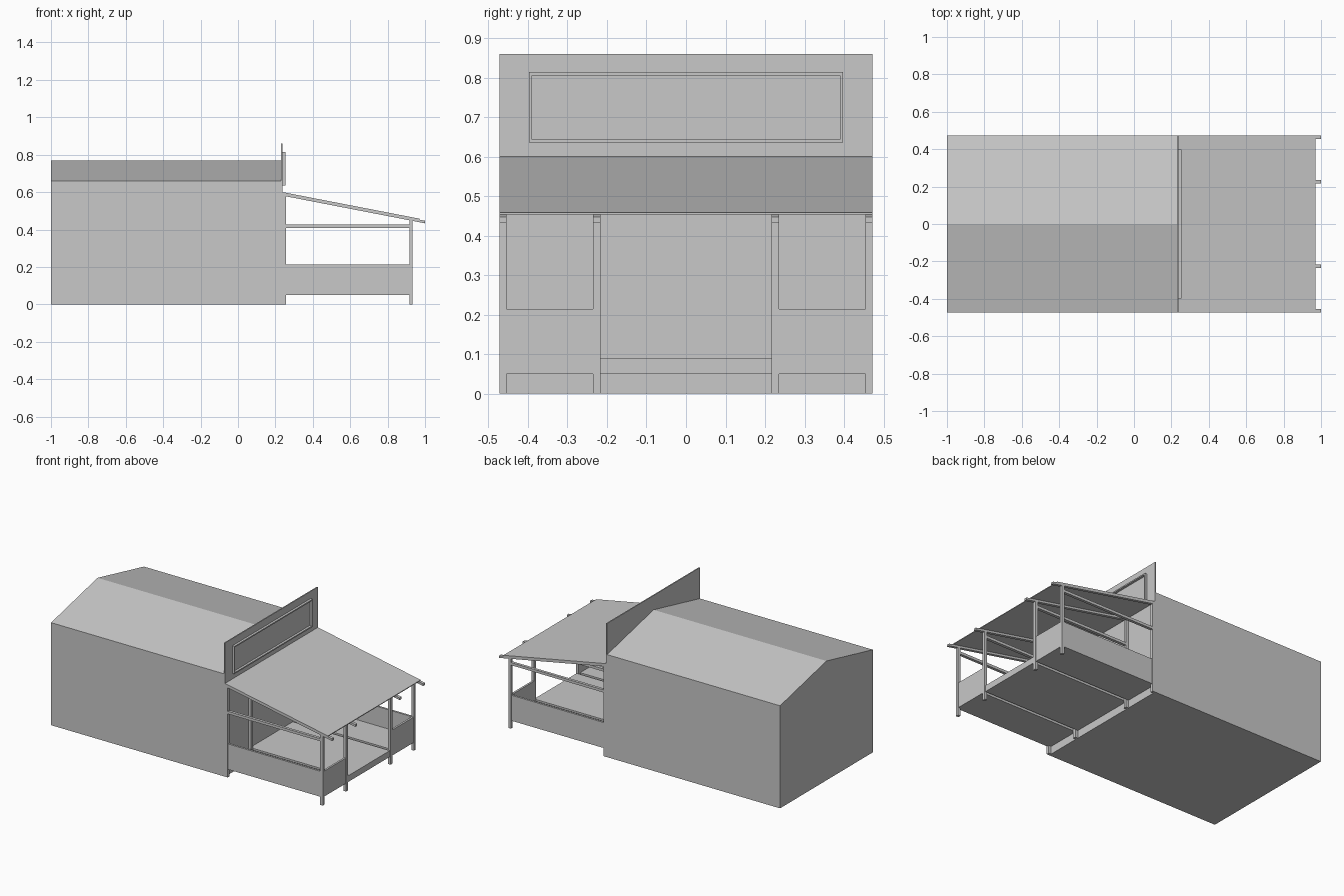
import bpy
import bmesh

cube = bpy.data.objects.get("Cube")
if cube:
    bpy.data.objects.remove(cube, do_unlink=True)

grey = bpy.data.materials.new("plain grey")
grey.use_nodes = True
GREY = (0.58, 0.58, 0.58, 1)
grey.diffuse_color = GREY
grey.node_tree.nodes["Principled BSDF"].inputs["Base Color"].default_value = GREY


def prism(name, profile, y0, y1=None, axis="y"):
    """Extrude a closed profile along y (points are x, z) or x (points are y, z)."""
    bm = bmesh.new()
    place = (lambda a, b: (a, y0, b)) if axis == "y" else (lambda a, b: (y0, a, b))
    face = bm.faces.new([bm.verts.new(place(a, b)) for a, b in profile])
    moved = bmesh.ops.extrude_face_region(bm, geom=[face])["geom"]
    shift = (0, y1 - y0, 0) if axis == "y" else (y1 - y0, 0, 0)
    bmesh.ops.translate(bm, vec=shift, verts=[v for v in moved if isinstance(v, bmesh.types.BMVert)])
    bmesh.ops.recalc_face_normals(bm, faces=bm.faces)
    mesh = bpy.data.meshes.new(name)
    bm.to_mesh(mesh)
    bm.free()
    mesh.materials.append(grey)
    obj = bpy.data.objects.new(name, mesh)
    bpy.context.collection.objects.link(obj)
    return obj


def box(name, x0, x1, y0, y1, z0, z1):
    return prism(name, [(x0, z0), (x1, z0), (x1, z1), (x0, z1)], y0, y1)


# Main hall with a shallow gable roof
HALF = 0.472
WALL = 0.238
prism("main_hall", [(-HALF, 0), (HALF, 0), (HALF, 0.66), (0, 0.768), (-HALF, 0.66)],
      -1, 0.231, axis="x")

# Tall false front and its framed sign board
box("false_front", 0.231, WALL, -HALF, HALF, 0, 0.86)
SIGN, RIM = 0.398, 0.008
for z, place in ((0.636, "bottom"), (0.806, "top")):
    box("sign_frame_" + place, WALL, 0.253, -SIGN, SIGN, z, z + RIM)
for side, label in ((1, "left"), (-1, "right")):
    box("sign_frame_" + label, WALL, 0.253, side * SIGN, side * (SIGN - RIM), 0.636, 0.814)

# Porch roof sheet
SLOPE = 0.194


def roof_z(x):
    return 0.6 - SLOPE * (x - WALL)


def sloped(name, x1, drop, thick, y0, y1):
    top, low = drop, drop + thick
    prism(name, [(WALL, roof_z(WALL) - top), (x1, roof_z(x1) - top),
                 (x1, roof_z(x1) - low), (WALL, roof_z(WALL) - low)], y0, y1)


sloped("porch_roof", 0.97, 0, 0.005, -HALF, HALF)

# Porch frames: two posts, a tie beam and a rafter in each row
BACK, FRONT = 0.257, 0.916
for side, label in ((1, "left"), (-1, "right")):
    for inner, outer, row in ((0.454, HALF, "outer"), (0.216, 0.235, "inner")):
        y0, y1 = side * inner, side * outer
        tag = f"{row}_{label}"
        box("wall_post_" + tag, WALL, BACK, y0, y1, 0, roof_z(BACK) - 0.006)
        box("front_post_" + tag, FRONT, 0.934, y0, y1, 0, roof_z(0.934) - 0.008)
        box("tie_beam_" + tag, BACK, FRONT, y0, y1, 0.409, 0.426)
        sloped("rafter_" + tag, 1.0, 0.005, 0.014, y0, y1)

    # Side floor bay with its low walls
    box("side_floor_" + label, WALL, 0.93, side * 0.235, side * 0.456, 0.05, 0.09)
    box("side_wall_" + label, BACK, FRONT, side * 0.455, side * 0.468, 0.05, 0.214)
    box("front_wall_" + label, 0.918, 0.931, side * 0.235, side * 0.455, 0.05, 0.214)

# Central floor bay, open at the entrance
box("central_floor", WALL, 0.93, -0.216, 0.216, 0.05, 0.09)
